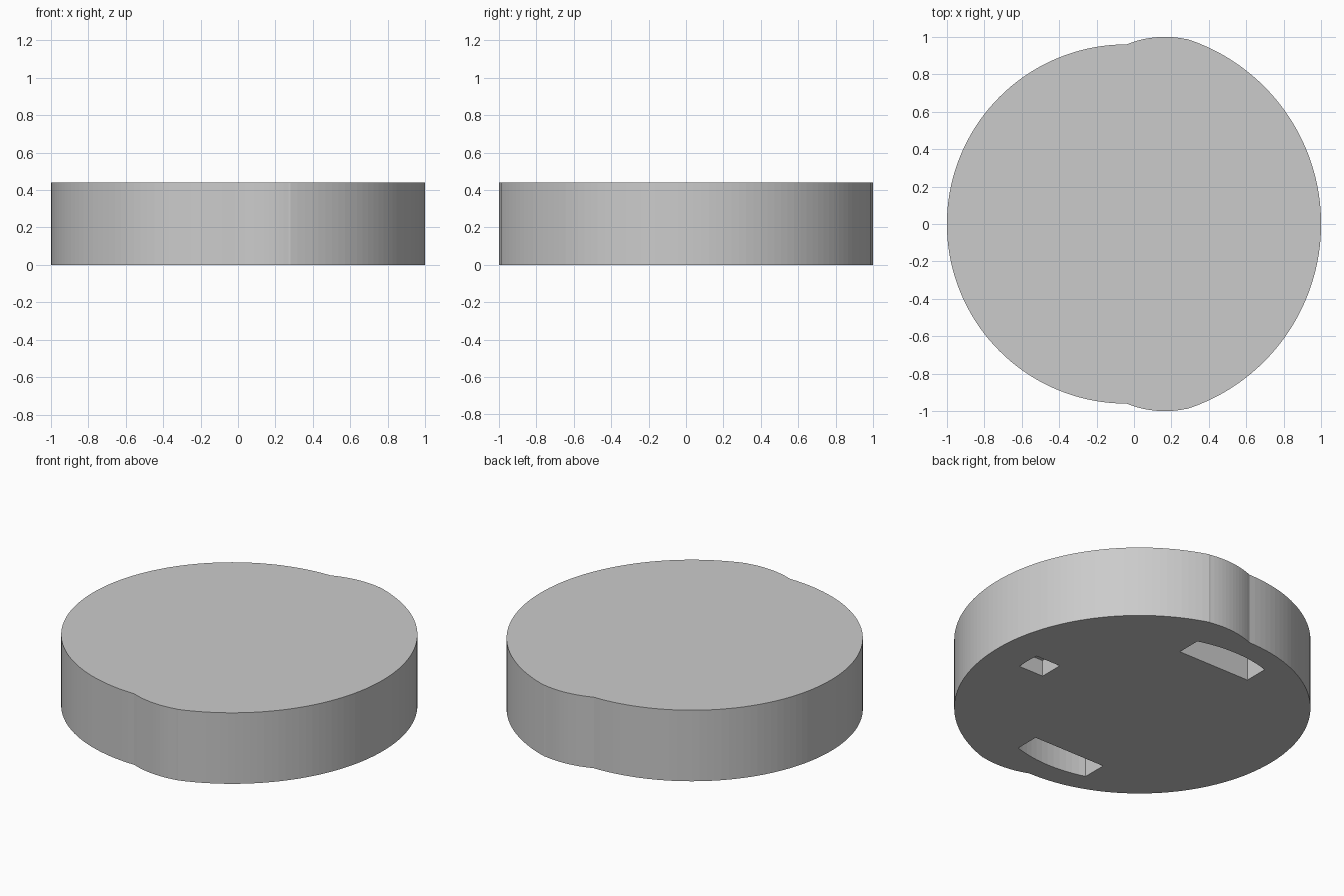
import bpy, bmesh
from math import sin, cos, atan2, pi, sqrt, asin

if "Cube" in bpy.data.objects:
    bpy.data.objects.remove(bpy.data.objects["Cube"])

CX = -0.04          # centre of the main arcs
HEIGHT = 0.44


def arc(cx, cy, r, a0, a1, n):
    return [(cx + r * cos(a0 + (a1 - a0) * i / n), cy + r * sin(a0 + (a1 - a0) * i / n))
            for i in range(n + 1)]


def prism(name, outline, z0, z1):
    bm = bmesh.new()
    face = bm.faces.new([bm.verts.new((x, y, z0)) for x, y in outline])
    top = bmesh.ops.extrude_face_region(bm, geom=[face])["geom"]
    bmesh.ops.translate(bm, vec=(0, 0, z1 - z0),
                        verts=[g for g in top if isinstance(g, bmesh.types.BMVert)])
    bmesh.ops.recalc_face_normals(bm, faces=bm.faces)
    mesh = bpy.data.meshes.new(name)
    bm.to_mesh(mesh)
    bm.free()
    obj = bpy.data.objects.new(name, mesh)
    bpy.context.collection.objects.link(obj)
    return obj


# Body outline: wide right arc, shoulder bump, narrower left arc, mirrored in y
right = arc(CX, 0, 1.04, 0, atan2(0.989, 0.28 - CX), 32)
bump = arc(0.165, 0.46, 0.54, atan2(0.53, 0.105), atan2(0.5, -0.205), 12)
left = arc(CX, 0, 0.96, pi / 2, pi, 36)
half = right + bump + left
body = prism("body", half + [(x, -y) for x, y in reversed(half[1:-1])], 0, HEIGHT)

# Underside pockets: flat inner wall, curved outer wall
R = 0.82


def side_pocket(s):
    a = asin(0.247 / R)
    outer = arc(-0.055, 0, R, pi / 2 - a, pi / 2 + a, 12)
    pts = outer + [(-0.302, 0.63), (0.192, 0.63)]
    return [(x, s * y) for x, y in pts]


a = asin(0.075 / R)
front_pocket = [(0.607, 0.075), (0.607, -0.075)] + arc(CX, 0, R, -a, a, 6)

cutters = [prism("side_pocket_cutter", side_pocket(s), -0.1, 0.22) for s in (1, -1)]
cutters.append(prism("end_pocket_cutter", front_pocket, -0.1, 0.1))
bpy.context.view_layer.objects.active = body
body.select_set(True)
for c in cutters:
    c.hide_render = True
    mod = body.modifiers.new(c.name, "BOOLEAN")
    mod.operation = "DIFFERENCE"
    mod.solver = "EXACT"
    mod.object = c
    bpy.ops.object.modifier_apply(modifier=mod.name)
    bpy.data.objects.remove(c)
